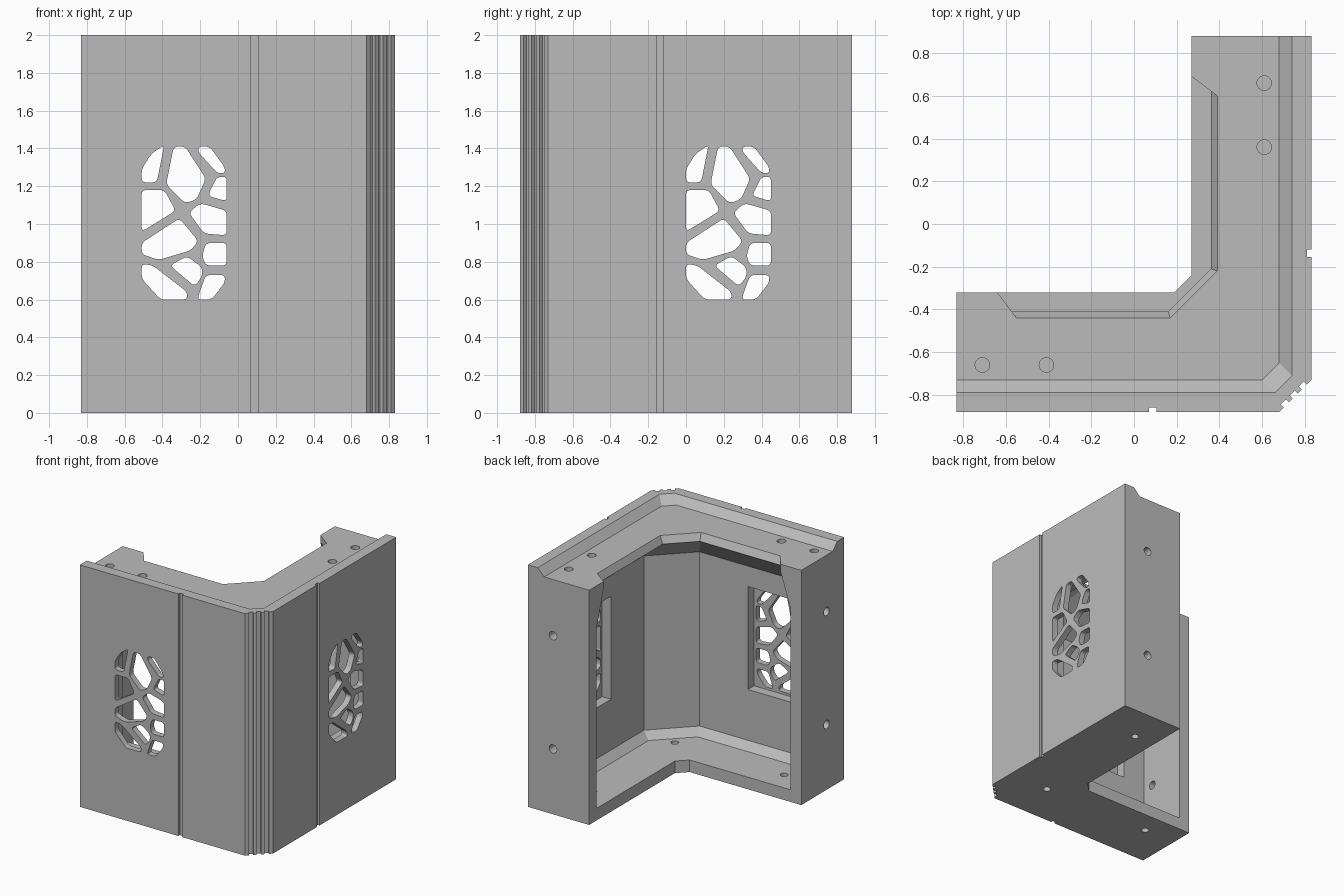
import bpy
import bmesh
import math
from mathutils import Vector

cube = bpy.data.objects.get("Cube")
if cube:
    bpy.data.objects.remove(cube, do_unlink=True)

# Plan limits: far ends of the two legs and the outer faces
LEFT, RIGHT, FRONT, BACK = -0.83, 0.83, -0.88, 0.88
INNER_X, INNER_Y = 0.27, -0.32

stone = bpy.data.materials.new("warm_free_grey")
stone.use_nodes = True
GREY = (0.5, 0.5, 0.5, 1)
stone.diffuse_color = GREY
stone.node_tree.nodes["Principled BSDF"].inputs["Base Color"].default_value = GREY


def loft(bm, rings):
    """Skin a stack of equal-length closed rings and cap both ends."""
    loops = [[bm.verts.new(p) for p in ring] for ring in rings]
    count = len(loops[0])
    for low, high in zip(loops, loops[1:]):
        for i in range(count):
            j = (i + 1) % count
            bm.faces.new((low[i], low[j], high[j], high[i]))
    bm.faces.new(loops[0])
    bm.faces.new(loops[-1])


def prism(bm, points, direction):
    base = [Vector(p) for p in points]
    loft(bm, [base, [p + Vector(direction) for p in base]])


def rod(bm, centre, direction, radius):
    """Round hole cutter running from centre along direction."""
    d = Vector(direction)
    side = d.orthogonal().normalized()
    up = d.cross(side).normalized()
    angles = [math.tau * i / 24 for i in range(24)]
    prism(bm, [Vector(centre) + radius * (side * math.cos(a) + up * math.sin(a))
               for a in angles], d)


def make_object(name, bm):
    bmesh.ops.recalc_face_normals(bm, faces=bm.faces)
    mesh = bpy.data.meshes.new(name)
    bm.to_mesh(mesh)
    bm.free()
    obj = bpy.data.objects.new(name, mesh)
    bpy.context.collection.objects.link(obj)
    return obj


def cut(body, name, bm):
    """Subtract the cutter from the body and discard it."""
    cutter = make_object(name, bm)
    cutter.hide_render = True
    mod = body.modifiers.new(name, 'BOOLEAN')
    mod.operation = 'DIFFERENCE'
    mod.solver = 'EXACT'
    mod.object = cutter
    bpy.context.view_layer.objects.active = body
    bpy.ops.object.modifier_apply(modifier=mod.name)
    bpy.data.objects.remove(cutter, do_unlink=True)


def corner_ring(z, wall, bend, end, end_deep):
    """Corner-shaped ring: wall offset, mitre start, and end insets."""
    x_wall, y_bend = wall - 0.05, -bend - 0.05
    plan = [(LEFT + end, BACK - end), (LEFT + end, INNER_Y),
            (LEFT + end_deep, -wall), (bend, -wall), (x_wall, y_bend),
            (x_wall, BACK - end_deep), (INNER_X, BACK - end)]
    return [(x, y, z) for x, y in plan]


# Body outline with one groove per face and notches down the chamfered corner
DEPTH = 0.02
outline = [(LEFT, INNER_Y), (LEFT, FRONT)]
outline += [(0.07, FRONT), (0.07, FRONT + DEPTH), (0.105, FRONT + DEPTH), (0.105, FRONT)]
start, along = Vector((0.68, FRONT)), Vector((0.15, 0.15))
inward = Vector((-1, 1)).normalized() * DEPTH
outline.append(start)
for t in (0.22, 0.5, 0.78):
    a, b = start + along * (t - 0.08), start + along * (t + 0.08)
    outline += [a, a + inward, b + inward, b]
outline.append(start + along)
outline += [(RIGHT, -0.155), (RIGHT - DEPTH, -0.155), (RIGHT - DEPTH, -0.12), (RIGHT, -0.12)]
outline += [(RIGHT, BACK), (INNER_X, BACK), (INNER_X, -0.24), (0.19, INNER_Y)]
bm = bmesh.new()
prism(bm, [(p[0], p[1], 0) for p in outline], (0, 0, 2))
body = make_object("corner_housing", bm)

# Lowered top deck that leaves a sloped lip along the outer edge
bm = bmesh.new()
loft(bm, [corner_ring(1.94, 0.73, 0.60, -0.1, -0.1),
          corner_ring(2.0, 0.79, 0.66, -0.1, -0.1),
          corner_ring(2.1, 0.79, 0.66, -0.1, -0.1)])
cut(body, "top_deck_cutter", bm)

# Hollow interior with sloped floor edge and overhanging roof
bm = bmesh.new()
loft(bm, [corner_ring(0.10, 0.69, 0.375, 0.1, 0.1),
          corner_ring(0.16, 0.75, 0.40, 0.1, 0.1),
          corner_ring(1.60, 0.75, 0.40, 0.1, 0.1),
          corner_ring(1.88, 0.41, 0.16, 0.19, 0.255),
          corner_ring(1.94, 0.44, 0.17, 0.19, 0.28),
          corner_ring(2.1, 0.44, 0.17, 0.19, 0.28)])
cut(body, "cavity_cutter", bm)


# Window walls: u runs along the wall, d is depth in from the outer face
def on_front(u, d, z):
    return Vector((u - 0.51, FRONT + d, z))


def on_right(u, d, z):
    return Vector((RIGHT - d, u, z))


# Lattice openings, in hundredths from the window's lower corner
CELLS = [
    [(0, 62), (8, 62), (12, 82), (5, 77), (0, 69)],
    [(17, 81), (23, 81), (34, 64), (29, 53), (23, 51), (13, 61)],
    [(30, 81), (36, 81), (44, 70), (44, 67), (40, 67), (30, 78)],
    [(40, 65), (45, 65), (45, 52), (35, 55)],
    [(0, 58), (12, 58), (18, 47), (0, 36)],
    [(31, 51), (45, 47), (45, 34), (33, 35), (25, 46)],
    [(20, 43), (30, 31), (26, 26), (9, 21), (0, 24), (0, 30)],
    [(34, 30), (45, 30), (45, 18), (34, 18), (32, 23)],
    [(24, 23), (32, 17), (32, 12), (28, 7), (15, 18)],
    [(0, 19), (6, 18), (24, 4), (24, 0), (10, 0), (0, 11)],
    [(34, 13), (44, 13), (44, 9), (37, 0), (30, 0), (30, 2)],
]


def rounded(cell):
    """Replace each corner with a short quadratic arc."""
    pts = [Vector(p) / 100 for p in cell]
    result = []
    for i, p in enumerate(pts):
        arms = []
        for q in (pts[i - 1], pts[(i + 1) % len(pts)]):
            reach = min(0.025, (q - p).length * 0.4)
            arms.append(p + (q - p).normalized() * reach)
        for t in (0, 0.25, 0.5, 0.75, 1):
            result.append(arms[0] * (1 - t) ** 2 + p * 2 * t * (1 - t) + arms[1] * t ** 2)
    return result


pockets, openings = bmesh.new(), bmesh.new()
for place in (on_front, on_right):
    inward = place(0, 1, 0) - place(0, 0, 0)
    frame = [(-0.02, 0.58), (0.47, 0.58), (0.47, 1.43), (-0.02, 1.43)]
    prism(pockets, [place(u, 0.05, z) for u, z in frame], inward * 0.13)
    for cell in CELLS:
        prism(openings, [place(p.x, -0.05, p.y + 0.6) for p in rounded(cell)], inward * 0.13)
cut(body, "window_pocket_cutter", pockets)
cut(body, "lattice_cutter", openings)

# Fixing holes in the top deck, floor and both leg ends
bm = bmesh.new()
for x, y in ((-0.71, -0.66), (-0.41, -0.66), (0.61, 0.36), (0.61, 0.66)):
    rod(bm, (x, y, 1.8), (0, 0, 0.3), 0.034)
for x, y in ((0.46, 0.56), (0.46, -0.51), (-0.54, -0.51)):
    rod(bm, (x, y, -0.1), (0, 0, 0.3), 0.03)
for z in (0.54, 1.475):
    rod(bm, (LEFT - 0.1, -0.65, z), (0.25, 0, 0), 0.035)
    rod(bm, (0.6, BACK + 0.1, z), (0, -0.25, 0), 0.035)
cut(body, "fixing_hole_cutter", bm)

body.data.materials.clear()
body.data.materials.append(stone)
